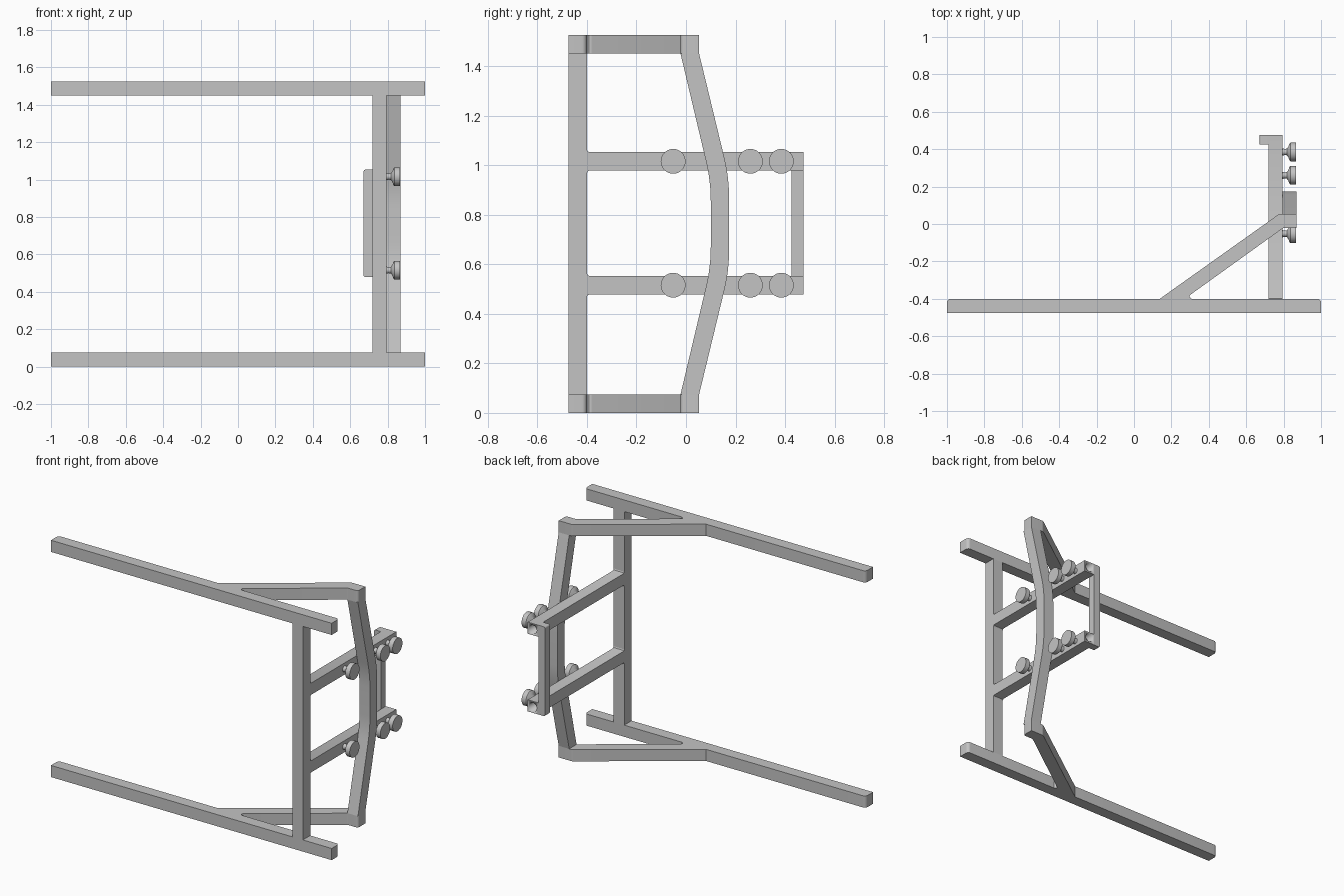
import bpy, bmesh, math
from mathutils import Vector, Matrix

cube = bpy.data.objects.get("Cube")
if cube:
    bpy.data.objects.remove(cube, do_unlink=True)

grey = bpy.data.materials.new("steel_grey")
grey.use_nodes = True
grey.diffuse_color = (0.55, 0.55, 0.55, 1)
grey.node_tree.nodes["Principled BSDF"].inputs["Base Color"].default_value = grey.diffuse_color

TUBE = 0.075           # square tube width
TOP = 1.525            # overall height
X0, X1 = 0.72, 0.795   # side frame
X2 = X1 + TUBE         # outer face of the bumper


def finish(name, bm):
    bmesh.ops.recalc_face_normals(bm, faces=bm.faces)
    mesh = bpy.data.meshes.new(name)
    bm.to_mesh(mesh)
    bm.free()
    mesh.materials.append(grey)
    ob = bpy.data.objects.new(name, mesh)
    bpy.context.collection.objects.link(ob)
    bpy.ops.object.select_all(action="DESELECT")
    ob.select_set(True)
    bpy.context.view_layer.objects.active = ob
    bpy.ops.object.shade_smooth_by_angle(angle=math.radians(30))
    return ob


def rounded(points, steps=6):
    """Outline from (a, b, radius) corners, each radius turned into an arc."""
    out = []
    for i, (a, b, r) in enumerate(points):
        p = Vector((a, b))
        if not r:
            out.append(p)
            continue
        u = (Vector(points[i - 1][:2]) - p).normalized()
        v = (Vector(points[(i + 1) % len(points)][:2]) - p).normalized()
        half = u.angle(v) / 2
        centre = p + (u + v).normalized() * r / math.sin(half)
        start = p + u * r / math.tan(half) - centre
        end = p + v * r / math.tan(half) - centre
        sweep = start.angle(end)
        for k in range(steps + 1):
            t = k / steps
            out.append(centre + (start * math.sin((1 - t) * sweep)
                                 + end * math.sin(t * sweep)) / math.sin(sweep))
    return out


def prism(name, plane, points, low, high):
    """Extrude an outline drawn in the given plane between two levels."""
    place = {"xy": lambda a, b: (a, b, low),
             "yz": lambda a, b: (low, a, b),
             "xz": lambda a, b: (a, low, b)}[plane]
    push = {"xy": (0, 0, 1), "yz": (1, 0, 0), "xz": (0, 1, 0)}[plane]
    bm = bmesh.new()
    face = bm.faces.new([bm.verts.new(place(*p)) for p in rounded(points)])
    extruded = bmesh.ops.extrude_face_region(bm, geom=[face], use_keep_orig=True)
    moved = [g for g in extruded["geom"] if isinstance(g, bmesh.types.BMVert)]
    bmesh.ops.translate(bm, verts=moved, vec=Vector(push) * (high - low))
    return finish(name, bm)


def box(name, x, y, z):
    return prism(name, "xy", [(x[0], y[0], 0), (x[1], y[0], 0),
                              (x[1], y[1], 0), (x[0], y[1], 0)], *z)


def end_bore(bar, z):
    """Round bore in the open rear end of a cross bar."""
    bm = bmesh.new()
    bmesh.ops.create_cone(
        bm, cap_ends=True, segments=32, radius1=0.027, radius2=0.027, depth=0.3,
        matrix=Matrix.Translation(((X0 + X1) / 2, 0.475, z)) @ Matrix.Rotation(math.pi / 2, 4, "X"))
    cutter = finish("bore_cutter", bm)
    cutter.hide_render = True
    mod = bar.modifiers.new("bore", "BOOLEAN")
    mod.object = cutter
    mod.solver = "EXACT"
    bpy.context.view_layer.objects.active = bar
    bpy.ops.object.modifier_apply(modifier=mod.name)
    bpy.data.objects.remove(cutter, do_unlink=True)


def knob(name, y, z):
    """Turned knob: thin neck flaring into a flat round head."""
    profile = [(0, 0), (0.019, 0), (0.016, 0.012), (0.018, 0.022), (0.028, 0.03),
               (0.046, 0.037), (0.05, 0.041), (0.05, 0.072), (0, 0.072)]
    bm = bmesh.new()
    verts = [bm.verts.new((X1 + h, y + r, z)) for r, h in profile]
    edges = [bm.edges.new(pair) for pair in zip(verts, verts[1:])]
    bmesh.ops.spin(bm, geom=verts + edges, cent=(X1, y, z), axis=(1, 0, 0),
                   angle=2 * math.pi, steps=32)
    bmesh.ops.remove_doubles(bm, verts=bm.verts, dist=0.0005)
    return finish(name, bm)


# Long rails and their diagonal braces, bottom and top
for level, z in (("lower", 0), ("upper", TOP - TUBE)):
    prism(level + "_rail", "xy", [(-1, -0.475, 0), (1, -0.475, 0),
                                  (1, -0.4, 0.02), (-1, -0.4, 0.02)], z, z + TUBE)
    prism(level + "_brace", "xy", [(0.135, -0.402, 0), (0.31, -0.402, 0), (0.292, -0.385, 0.008),
                                   (0.797, -0.022, 0.01), (X2, -0.022, 0.015),
                                   (X2, 0.053, 0), (0.775, 0.053, 0.03)], z, z + TUBE)

# Upright post joining the rails
box("upright_post", (X0, X1), (-0.475, -0.4), (TUBE, TOP - TUBE))

# Cross bars with small weld flares, open rear ends and knobs
for level, z in (("lower", 0.478), ("upper", 0.978)):
    t = z + TUBE
    bar = prism(level + "_cross_bar", "yz",
                [(-0.4, z - 0.01, 0), (-0.397, z - 0.003, 0), (-0.39, z, 0), (0.475, z, 0),
                 (0.475, t, 0), (-0.39, t, 0), (-0.397, t + 0.003, 0), (-0.4, t + 0.01, 0)], X0, X1)
    end_bore(bar, z + TUBE / 2)
    for i, y in enumerate((-0.052, 0.26, 0.385)):
        knob(f"{level}_knob_{i + 1}", y, z + TUBE / 2)

# Rear bar across the cross bar ends
prism("rear_bar", "xz", [(0.672, 0.478, 0.01), (X0, 0.478, 0),
                         (X0, 1.053, 0), (0.672, 1.053, 0.01)], 0.425, 0.475)

# Bowed bumper, outline mirrored about mid height
inner = [(-0.022, TUBE, 0), (0.1, 0.59, 0.7)]
outer = [(0.053, TUBE, 0), (0.174, 0.575, 0.7)]
flip = lambda pts: [(a, TOP - b, r) for a, b, r in reversed(pts)]
prism("bowed_bumper", "yz", outer + flip(outer) + list(reversed(inner + flip(inner))), X1, X2)
